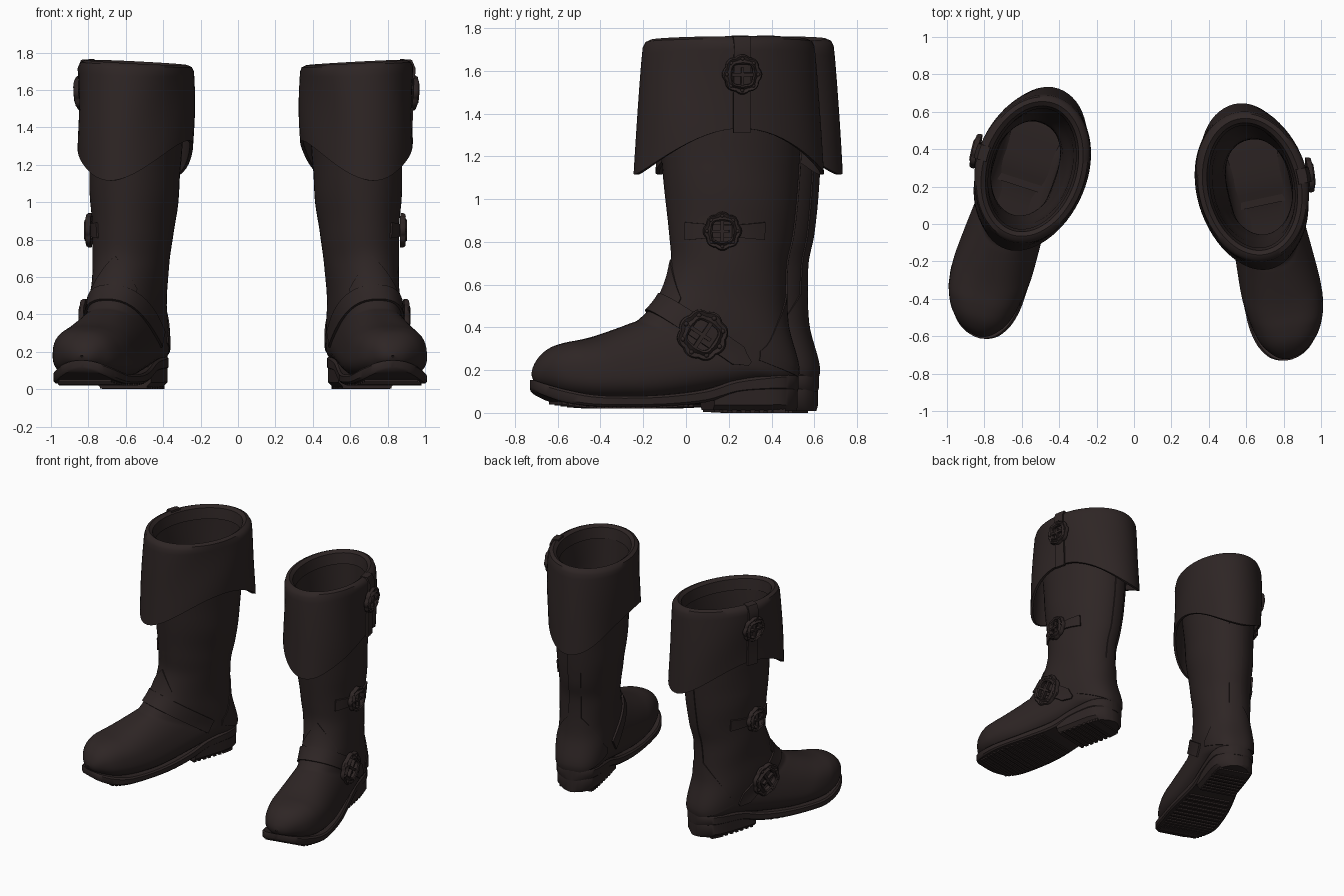
import bpy, bmesh, math
from mathutils import Vector, Matrix
from mathutils.bvhtree import BVHTree

if "Cube" in bpy.data.objects:
    bpy.data.objects.remove(bpy.data.objects["Cube"])

leather = bpy.data.materials.new("dark_brown_leather")
leather.diffuse_color = (0.027, 0.0185, 0.018, 1)
leather.use_nodes = True
leather.node_tree.nodes["Principled BSDF"].inputs["Base Color"].default_value = leather.diffuse_color
parts = []          # (name, mesh) of one boot, outer side +x, toe -y
X = Vector((1, 0, 0))


def finish(name, bm):
    bmesh.ops.recalc_face_normals(bm, faces=bm.faces)
    me = bpy.data.meshes.new(name)
    bm.to_mesh(me)
    bm.free()
    parts.append((name, me))


def quads(rows, cols, wrap_c, wrap_r=False):
    for i in range(rows if wrap_r else rows - 1):
        for j in range(cols if wrap_c else cols - 1):
            b, k = (i + 1) % rows, (j + 1) % cols
            yield (i * cols + j, i * cols + k, b * cols + k, b * cols + j)


def skin(bm, grid, wrap_c, wrap_r=False):
    vs = [bm.verts.new(p) for r in grid for p in r]
    for q in quads(len(grid), len(grid[0]), wrap_c, wrap_r):
        bm.faces.new([vs[i] for i in q])
    return vs


def shell(name, grid, th, wrap=False):
    """Thick sheet through a grid of points."""
    bm = bmesh.new()
    vs = skin(bm, grid, wrap)
    bm.normal_update()
    rim = [e for e in bm.edges if e.is_boundary]
    faces = list(bm.faces)
    twin = {v: bm.verts.new(v.co - v.normal * th / 2) for v in vs}
    for v in vs:
        v.co = v.co + v.normal * th / 2
    for f in faces:
        bm.faces.new([twin[v] for v in reversed(f.verts)])
    for e in rim:
        a, b = e.verts
        bm.faces.new((a, b, twin[b], twin[a]))
    finish(name, bm)


def spline(keys, u):
    i = min(max(int(u), 0), len(keys) - 2)
    f = u - i
    P = [keys[min(max(i + d, 0), len(keys) - 1)] for d in (-1, 0, 1, 2)]
    return [b + f * (0.5 * (c - a) + f * (a - 2.5 * b + 2 * c - 0.5 * d + f * (1.5 * (b - c) + 0.5 * (d - a))))
            for a, b, c, d in zip(*P)]


def bvh_of(grid):
    return BVHTree.FromPolygons([p for r in grid for p in r], list(quads(len(grid), len(grid[0]), True)))


def clamp(x):
    return min(max(x, 0), 1)


# Boot body: rings fan from the shaft to the toe
# front y, z, back y, z, half width
BODY = [(-.15, 1.7, .55, 1.7, .25), (-.11, 1.15, .525, 1.15, .227), (-.08, .85, .495, .85, .204),
        (-.075, .7, .46, .68, .188), (-.125, .55, .46, .42, .178), (-.22, .44, .505, .17, .172),
        (-.28, .41, .3, .14, .177), (-.42, .36, -.12, .07, .198), (-.5, .338, -.32, .06, .203),
        (-.58, .323, -.48, .065, .187), (-.65, .3, -.6, .085, .153), (-.7, .26, -.67, .115, .105),
        (-.727, .215, -.715, .14, .055), (-.735, .18, -.735, .175, .005)]


def body(u, t, off=0.0):
    ay, az, by, bz, w = spline(BODY, u)
    cx = .037 * min(clamp(u / 4), clamp((13 - u) / 4))
    e = 1 - .25 * min(clamp((u - 3) / 2), clamp((13 - u) / 4))       # boxier foot
    k = .12 * min(clamp((u - 2) / 4), clamp((13 - u) / 3))           # narrower top
    c, s = math.cos(t), math.sin(t)
    c2 = math.copysign(abs(c) ** e, c)
    s2 = math.copysign(abs(s) ** e, s)
    h = (1 + c2) / 2
    p = Vector((cx + w * s2 * (1 - k * c2), by + (ay - by) * h, bz + (az - bz) * h))
    if u < 5:
        p.x *= 1 + .015 * math.sin(p.z * 19 + 5 * p.y)               # soft creases
    d = Vector((s2 * (by - ay + .3) / 2, c * (ay - by), c * (az - bz)))
    return p + d.normalized() * off


N = 48
grid = [[body(u / 5, 2 * math.pi * j / N) for j in range(N)] for u in range(5 * (len(BODY) - 1) + 1)]
leg = bvh_of(grid)
shell("boot_body", grid, .014, True)


# Stitched overlay panels that follow the body
def panel(name, mid, half, lo, hi, n=16, m=12):
    g = []
    for i in range(n + 1):
        a = -1 + 2 * i / n
        g.append([body(lo + (hi(a) - lo) * j / m, mid + a * half, .009) for j in range(m + 1)])
    shell(name, g, .01)


panel("tongue", 0, .75, 4.6, lambda a: 2.9 + 1.1 * abs(a))
panel("heel_counter", math.pi, 1.25, 5, lambda a: 3.4 + 1.35 * abs(a) ** 1.5, 24)
panel("back_seam_strip", math.pi, .22, 3.5, lambda a: .8, 6, 24)

# Turned-down cuff with a deep scalloped edge and rolled rim
cuff = []
for i in range(22):
    row = []
    for j in range(64):
        t = 2 * math.pi * j / 64
        c, s = math.cos(t), math.sin(t)
        zb = 1.33 - .215 * c * c
        if i < 18:
            z = zb + (1.71 + .015 * s - zb) * i / 17
            g = max(1.725 - z, 0) / .6
            L, w = .395 + .047 * g ** .8, .287 - .01 * g * g + .007 * math.sin(3 * t + z * 9)
        else:
            dl, z = ((.008, 1.73), (.025, 1.738), (.042, 1.725), (.055, 1.65))[i - 18]
            z += .015 * s
            L, w = .395 - dl, .287 - dl
        row.append(Vector((w * s, .2 - L * c, z)))
    cuff.append(row)
cuff_tree = bvh_of(cuff[:18])
shell("cuff", cuff, .018, True)


def hit(tree, o, d):
    p, n, _, _ = tree.ray_cast(Vector(o), Vector(d).normalized())
    return p, (n if n.dot(Vector(d)) > 0 else -n)


# Instep strap wrapped around the foot in a slanted plane
O, D, U = Vector((.03, .07, .355)), Vector((0, -.826, .563)), Vector((0, .563, .826))
g = []
for i in range(49):
    phi = math.radians(-132 + 272 * i / 48)
    d = D * math.cos(phi) + X * math.sin(phi)
    hw = .05 if i < 47 else .05 - .019 * (i - 46)
    g.append([hit(leg, O + U * hw * k, d)[0] + d * .010 for k in (-1, -.5, 0, .5, 1)])
shell("instep_strap", g, .022)

# Short calf strap
g = []
for i in range(15):
    hw = .042 - .012 * math.sin(math.pi * i / 14)
    g.append([hit(leg, (.02, -.035 + .36 * i / 14, .85 + hw * k), X)[0] + X * .010 for k in (-1, 0, 1)])
shell("calf_strap", g, .02)

# Upright cuff strap folded over the rim
g = []
for i in range(13):
    z = 1.715 - .37 * i / 12
    g.append([hit(cuff_tree, (0, .2 + .04 * k, z), X)[0] + X * .014 for k in (-1, 0, 1)])
g.insert(0, [p + Vector((-.015, 0, .038)) for p in g[0]])
g.insert(0, [p + Vector((-.045, 0, .002)) for p in g[0]])
g.append([p + Vector((0, 0, -.035)) for p in g[-1]])
shell("cuff_strap", g, .02)


# Ornate scalloped buckles
def buckle(name, tree, o, R, tilt):
    p, n = hit(tree, o, X)
    up = (Vector((0, 0, 1)) - n * n.z).normalized()
    M = Matrix((up.cross(n), up, n)).transposed().to_4x4()
    M = Matrix.Translation(p + n * .014) @ M @ Matrix.Rotation(tilt, 4, 'Z')
    bm = bmesh.new()
    frame = []
    for i in range(64):
        a = 2 * math.pi * i / 64
        c, s = math.cos(a), math.sin(a)
        ro = R * (.90 + .09 * abs(math.cos(4 * a)))
        ri = R * .5 / (c ** 4 + s ** 4) ** .25
        frame.append([((ri + (ro - ri) * f) * c, (ri + (ro - ri) * f) * s, z) for f, z in
                      ((1, 0), (1, .018), (.85, .028), (.5, .020), (.2, .036), (0, .028), (0, 0))])
    skin(bm, frame, True, True)
    for i in range(8):
        q = Matrix.Rotation(math.pi * i / 4, 4, 'Z') @ Matrix.Translation((R * .78, 0, .02))
        bmesh.ops.create_uvsphere(bm, u_segments=8, v_segments=6, radius=R * .1, matrix=q)
    for x, sx, sy in ((0, .16, 1.1), (-.15, 1.0, .14)):      # bar and prong
        bmesh.ops.create_cube(bm, size=1, matrix=Matrix.Translation((x * R, 0, .02))
                              @ Matrix.Diagonal((sx * R, sy * R, .022, 1)))
    bm.transform(M)
    finish(name, bm)


buckle("instep_buckle", leg, (.03, .03, .365), .122, math.radians(-34))
buckle("calf_buckle", leg, (.02, .125, .85), .092, 0)
buckle("cuff_buckle", cuff_tree, (0, .2, 1.585), .095, math.pi / 2)

# Sole and heel: y, bottom z, top z, half width
SOLE = [(-.748, .115, .155, .015), (-.735, .1, .15, .065), (-.7, .08, .135, .118), (-.62, .05, .11, .172),
        (-.5, .032, .085, .206), (-.35, .03, .078, .213), (-.15, .032, .085, .2), (.05, .05, .11, .172),
        (.2, .09, .155, .16), (.36, .1, .178, .158)]
SOLE += [(.36 + .16 * math.sin(a), .1, .185, .015 + .143 * math.cos(a)) for a in (.5, .95, 1.3, 1.57)]
HEEL = [(.09, .014, .13, .156), (.22, .01, .14, .156), (.36, .01, .15, .154)]
HEEL += [(.36 + .155 * math.sin(a), .01, .15, .015 + .139 * math.cos(a)) for a in (.5, .95, 1.3, 1.57)]


def centre(y):
    return .037 * clamp((y + .75) / .3)


for name, keys in (("sole", SOLE), ("heel_block", HEEL)):
    bm = bmesh.new()
    rings = []
    for i in range(4 * (len(keys) - 1) + 1):
        y, b, t, w = spline(keys, i / 4)
        m = min((t - b) * .2, w * .5)
        half = ((w - m, b), (w, b + m), (w, t - m), (w - m, t))
        rings.append([(centre(y) + x, y, z) for x, z in half] + [(centre(y) - x, y, z) for x, z in half[::-1]])
    vs = skin(bm, rings, True)
    bm.faces.new(vs[:8])
    bm.faces.new(vs[-8:])
    finish(name, bm)

# Tread ribs across sole and heel
bm = bmesh.new()
for keys, us in ((SOLE, [3 + i / 4 for i in range(15)]), (HEEL, [.2 + i * .3 for i in range(10)])):
    for u in us:
        y, b, t, w = spline(keys, u)
        bmesh.ops.create_cube(bm, size=1, matrix=Matrix.Translation((centre(y), y, max(b, .01)))
                              @ Matrix.Diagonal((w * 1.7, .022, .02, 1)))
finish("tread_ribs", bm)

# Place the right boot and the mirrored left boot
for side, x, y, turn, flip in (("right_", .632, .2, 12, 1), ("left_", -.545, .295, -18, -1)):
    M = (Matrix.Translation((x, y, 0)) @ Matrix.Rotation(math.radians(turn), 4, 'Z')
         @ Matrix.Diagonal((flip, 1, 1, 1)) @ Matrix.Translation((0, -.2, 0)))
    for name, me in parts:
        m = me.copy()
        m.transform(M)
        if flip < 0:
            m.flip_normals()
        m.materials.append(leather)
        ob = bpy.data.objects.new(side + name, m)
        bpy.context.collection.objects.link(ob)
        ob.select_set(True)
        bpy.context.view_layer.objects.active = ob
bpy.ops.object.shade_smooth_by_angle(angle=math.radians(40))
